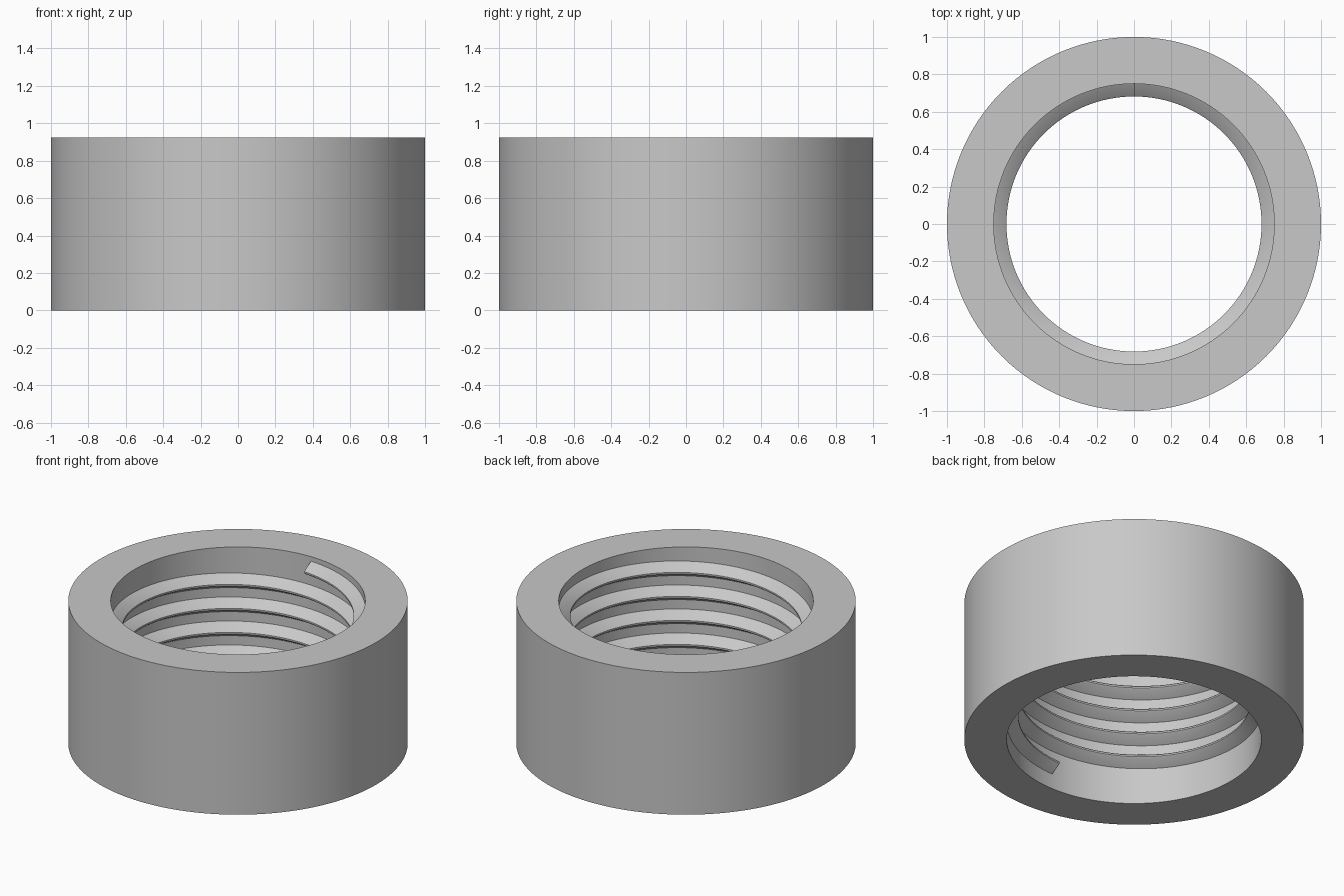
import bpy, bmesh, math

if "Cube" in bpy.data.objects:
    bpy.data.objects.remove(bpy.data.objects["Cube"], do_unlink=True)

HEIGHT, OUTER, BORE, CREST = 0.925, 1.0, 0.75, 0.682
SEGMENTS = 128
PITCH, TURNS, THREAD_START = 0.156, 4.5, 0.146

grey = bpy.data.materials.new("plain grey")
grey.use_nodes = True
COLOR = (0.58, 0.58, 0.58, 1)
grey.diffuse_color = COLOR
grey.node_tree.nodes["Principled BSDF"].inputs["Base Color"].default_value = COLOR


def sweep(name, profile, steps, start, turns, rise, closed):
    """Turn a closed (radius, z) profile around z, climbing by rise per turn."""
    bm = bmesh.new()
    rings = []
    for i in range(steps if closed else steps + 1):
        t = turns * i / steps
        a = start + math.tau * t
        rings.append([bm.verts.new((r * math.cos(a), r * math.sin(a), z + rise * t))
                      for r, z in profile])
    n = len(profile)
    for i in range(steps):
        a, b = rings[i], rings[(i + 1) % len(rings)]
        for j in range(n):
            k = (j + 1) % n
            bm.faces.new((a[j], b[j], b[k], a[k]))
    if not closed:
        bm.faces.new(rings[0])
        bm.faces.new(rings[-1][::-1])
    bmesh.ops.recalc_face_normals(bm, faces=bm.faces)
    mesh = bpy.data.meshes.new(name)
    bm.to_mesh(mesh)
    bm.free()
    mesh.materials.append(grey)
    obj = bpy.data.objects.new(name, mesh)
    bpy.context.collection.objects.link(obj)
    bpy.ops.object.select_all(action="DESELECT")
    obj.select_set(True)
    bpy.context.view_layer.objects.active = obj
    bpy.ops.object.shade_smooth_by_angle(angle=math.radians(30))
    return obj


# Plain thick-walled collar
sweep("collar", [(BORE, 0), (OUTER, 0), (OUTER, HEIGHT), (BORE, HEIGHT)],
      SEGMENTS, 0, 1, 0, True)

# Internal right-handed thread with a softened crest, root sunk into the wall
half = [(BORE + 0.004, 0.05), (CREST + 0.006, 0.011), (CREST, 0.005)]
section = half + [(r, -z) for r, z in reversed(half)]
section = [(r, z + THREAD_START) for r, z in section]
sweep("inner_thread", section, int(SEGMENTS * TURNS), -math.pi / 2, TURNS, PITCH, False)
